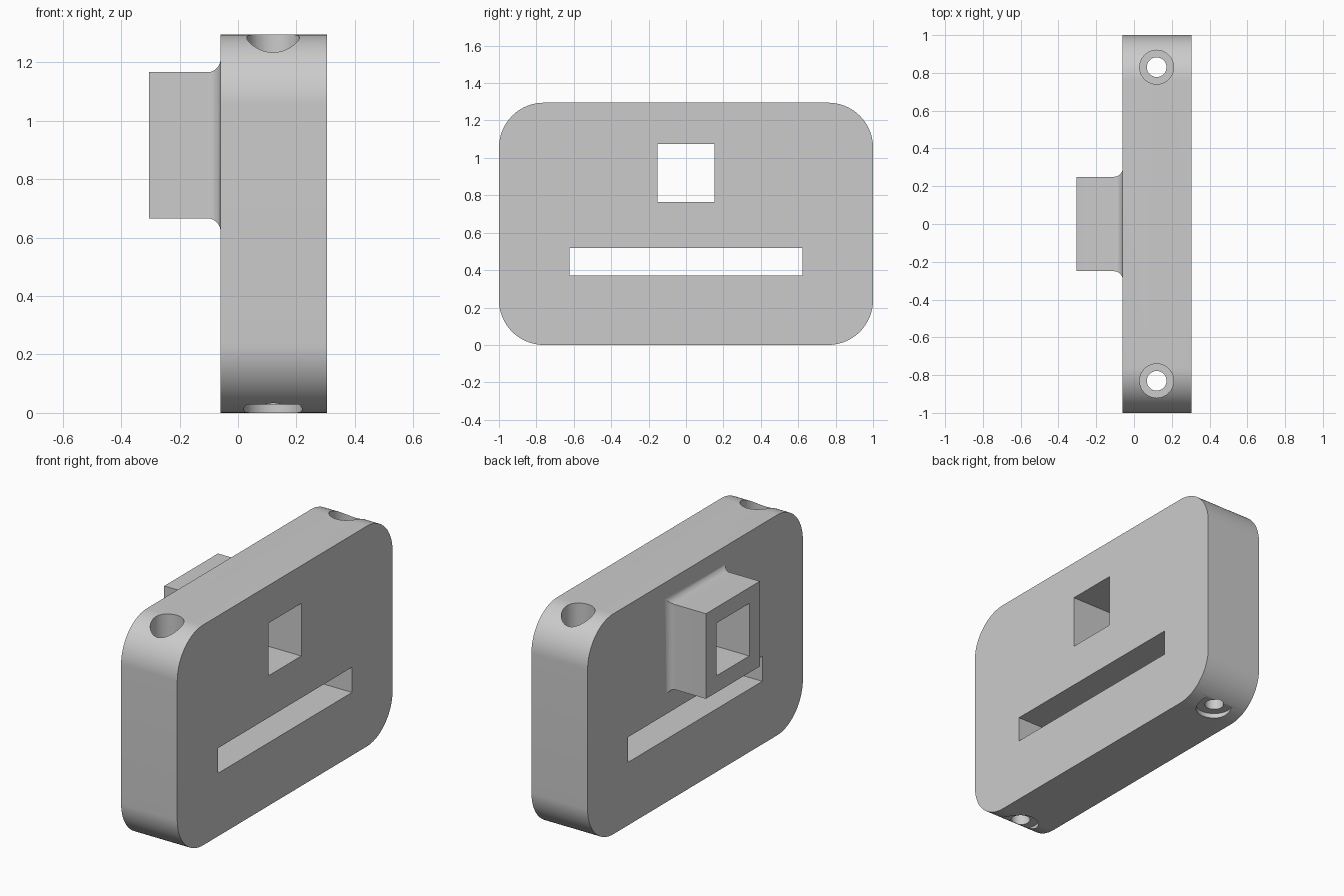
import bpy, bmesh, math
from mathutils import Matrix

cube = bpy.data.objects.get("Cube")
if cube:
    bpy.data.objects.remove(cube, do_unlink=True)

grey = bpy.data.materials.new("light grey")
grey.use_nodes = True
colour = (0.6, 0.6, 0.6, 1)
grey.diffuse_color = colour
grey.node_tree.nodes["Principled BSDF"].inputs["Base Color"].default_value = colour

X_BACK, X_FACE, X_BOSS = 0.305, -0.06, -0.305
HEIGHT, CORNER = 1.295, 0.24
BOSS_Z, BOSS_HALF, FILLET = 0.916, 0.25, 0.045


def finish(name, bm):
    bmesh.ops.recalc_face_normals(bm, faces=bm.faces[:])
    mesh = bpy.data.meshes.new(name)
    bm.to_mesh(mesh)
    bm.free()
    mesh.materials.append(grey)
    obj = bpy.data.objects.new(name, mesh)
    bpy.context.collection.objects.link(obj)
    return obj


def loft(name, rings):
    """Skin a list of equal-length point rings and cap both ends."""
    bm = bmesh.new()
    loops = [[bm.verts.new(p) for p in ring] for ring in rings]
    for a, b in zip(loops, loops[1:]):
        for i in range(len(a)):
            j = (i + 1) % len(a)
            bm.faces.new((a[i], a[j], b[j], b[i]))
    bm.faces.new(loops[0])
    bm.faces.new(loops[-1][::-1])
    return finish(name, bm)


def rect(x, y0, y1, z0, z1):
    return [(x, y0, z0), (x, y1, z0), (x, y1, z1), (x, y0, z1)]


def window(name, y0, y1, z0, z1):
    return loft(name, [rect(x, y0, y1, z0, z1) for x in (-0.5, 0.5)])


def bore(name, y, radius, z0, z1):
    bm = bmesh.new()
    bmesh.ops.create_cone(bm, cap_ends=True, segments=64, radius1=radius,
                          radius2=radius, depth=z1 - z0,
                          matrix=Matrix.Translation((0.12, y, (z0 + z1) / 2)))
    return finish(name, bm)


# Rounded plate
outline = []
for k, (sy, sz) in enumerate(((1, 1), (-1, 1), (-1, -1), (1, -1))):
    for i in range(25):
        a = math.radians(90 * k + 90 * i / 24)
        outline.append((sy * (1 - CORNER) + CORNER * math.cos(a),
                        HEIGHT / 2 + sz * (HEIGHT / 2 - CORNER) + CORNER * math.sin(a)))
plate = loft("mounting_plate", [[(x, y, z) for y, z in outline] for x in (X_FACE, X_BACK)])

# Square boss with a concave fillet at its base
sections = [(X_BOSS, BOSS_HALF)]
for i in range(13):
    t = math.pi / 2 * i / 12
    sections.append((X_FACE - FILLET * (1 - math.sin(t)),
                     BOSS_HALF + FILLET * (1 - math.cos(t))))
sections.append((X_FACE + 0.1, BOSS_HALF + FILLET))
boss = loft("square_boss", [rect(x, -h, h, BOSS_Z - h, BOSS_Z + h) for x, h in sections])

# Openings through the plate and the two stepped screw holes
cutters = [window("square_opening", -0.152, 0.152, 0.764, 1.073),
           window("slot_opening", -0.623, 0.623, 0.37, 0.518)]
for y in (-0.83, 0.83):
    cutters += [bore("screw_hole", y, 0.052, -0.2, 1.5),
                bore("head_bore", y, 0.09, 0.25, 1.5),
                bore("foot_recess", y, 0.1, -0.2, 0.028)]

for helper in [boss] + cutters:
    mod = plate.modifiers.new(helper.name, "BOOLEAN")
    mod.operation = "UNION" if helper is boss else "DIFFERENCE"
    mod.solver = "EXACT"
    mod.object = helper
    helper.hide_render = True

# Bake the booleans and drop the helpers
bpy.context.view_layer.update()
depsgraph = bpy.context.evaluated_depsgraph_get()
plate_mesh = bpy.data.meshes.new_from_object(plate.evaluated_get(depsgraph))
plate.modifiers.clear()
plate.data = plate_mesh
for helper in [boss] + cutters:
    bpy.data.objects.remove(helper, do_unlink=True)

bpy.ops.object.select_all(action="DESELECT")
plate.select_set(True)
bpy.context.view_layer.objects.active = plate
bpy.ops.object.shade_smooth_by_angle(angle=math.radians(30))
